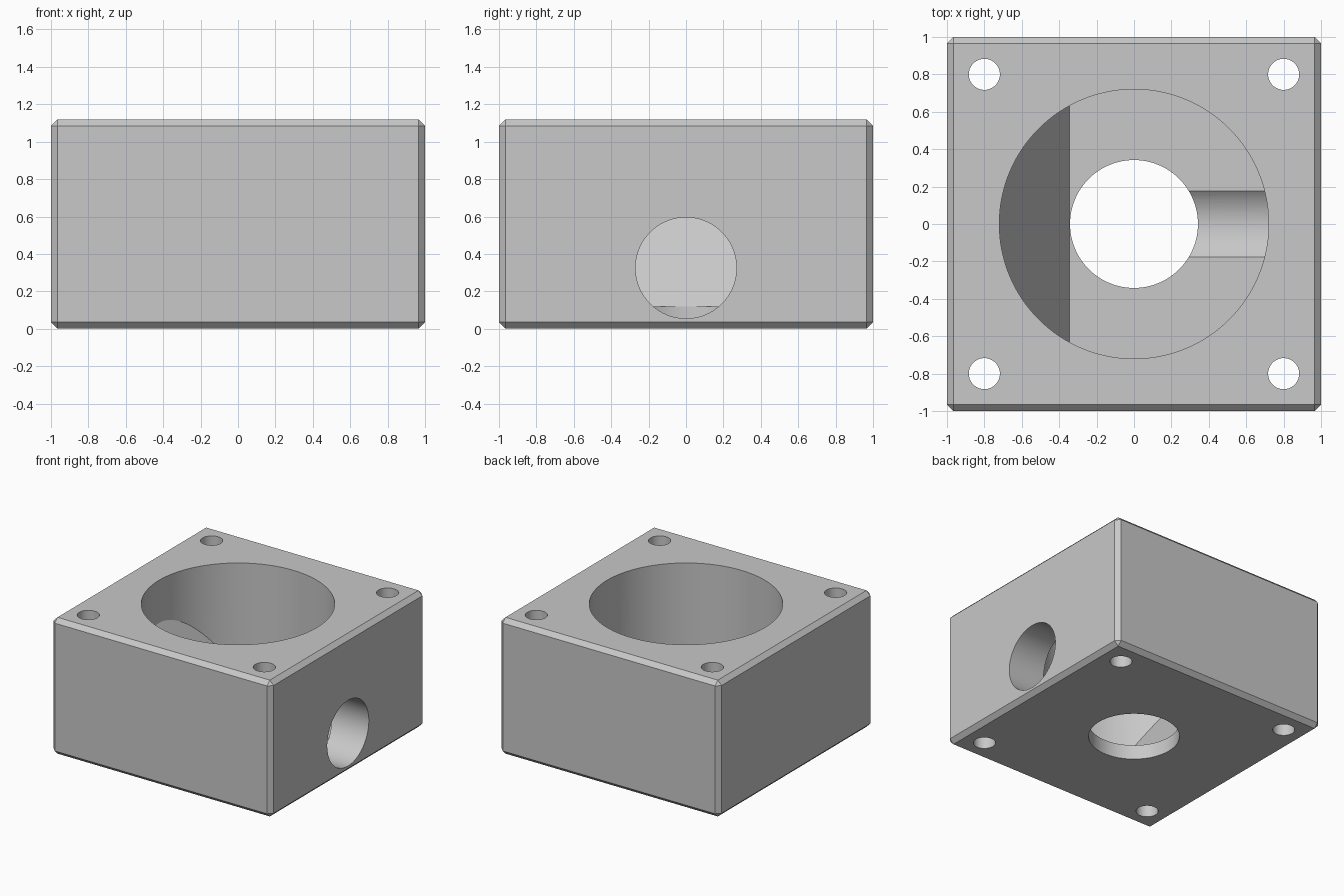
import bpy, bmesh, math
from mathutils import Matrix, Vector

if "Cube" in bpy.data.objects:
    bpy.data.objects.remove(bpy.data.objects["Cube"], do_unlink=True)

HEIGHT, CHAMFER, FLOOR = 1.12, 0.035, 0.12


def make_object(name, bm):
    bmesh.ops.recalc_face_normals(bm, faces=bm.faces[:])
    mesh = bpy.data.meshes.new(name)
    bm.to_mesh(mesh)
    bm.free()
    obj = bpy.data.objects.new(name, mesh)
    bpy.context.collection.objects.link(obj)
    return obj


def cylinder(radius, start, end, segments=96):
    """Cylinder bmesh running between two points."""
    start, end = Vector(start), Vector(end)
    axis = end - start
    turn = Vector((0, 0, 1)).rotation_difference(axis).to_matrix().to_4x4()
    bm = bmesh.new()
    bmesh.ops.create_cone(bm, cap_ends=True, segments=segments,
                          radius1=radius, radius2=radius, depth=axis.length,
                          matrix=Matrix.Translation((start + end) / 2) @ turn)
    return bm


# Chamfered block
bm = bmesh.new()
bmesh.ops.create_cube(bm, size=1, matrix=Matrix.Translation((0, 0, HEIGHT / 2))
                      @ Matrix.Diagonal((2, 2, HEIGHT, 1)))
bmesh.ops.bevel(bm, geom=bm.edges[:], offset=CHAMFER, segments=1, affect='EDGES')
block = make_object("housing_block", bm)

# Wide bore, trimmed so a steep ramp is left on its left-hand floor
bore = cylinder(0.72, (0, 0, FLOOR), (0, 0, 1.4), 128)
slope = math.radians(60)
cut = bmesh.ops.bisect_plane(bore, geom=bore.verts[:] + bore.edges[:] + bore.faces[:],
                             plane_co=(-0.345, 0, FLOOR),
                             plane_no=(math.sin(slope), 0, math.cos(slope)),
                             clear_inner=True)
rim = [e for e in cut["geom_cut"] if isinstance(e, bmesh.types.BMEdge)]
bmesh.ops.holes_fill(bore, edges=rim, sides=0)
cutters = [make_object("bore_cutter", bore)]

# Floor hole, side port and corner bolt holes
cutters.append(make_object("floor_hole_cutter", cylinder(0.342, (0, 0, -0.2), (0, 0, 0.6))))
cutters.append(make_object("side_port_cutter", cylinder(0.27, (0, 0, 0.325), (1.2, 0, 0.325))))
for x in (-0.8, 0.8):
    for y in (-0.8, 0.8):
        cutters.append(make_object("bolt_hole_cutter",
                                   cylinder(0.083, (x, y, -0.2), (x, y, 1.4), 48)))

for cutter in cutters:
    mod = block.modifiers.new(cutter.name, 'BOOLEAN')
    mod.operation, mod.solver, mod.object = 'DIFFERENCE', 'EXACT', cutter

# Bake the cuts and discard the cutters
bpy.context.view_layer.update()
graph = bpy.context.evaluated_depsgraph_get()
baked = bpy.data.meshes.new_from_object(block.evaluated_get(graph))
block.modifiers.clear()
block.data = baked
for cutter in cutters:
    bpy.data.objects.remove(cutter, do_unlink=True)

# Plain grey finish
grey = bpy.data.materials.new("plain_grey")
grey.use_nodes = True
colour = (0.58, 0.58, 0.58, 1)
grey.diffuse_color = colour
grey.node_tree.nodes["Principled BSDF"].inputs["Base Color"].default_value = colour
baked.materials.clear()
baked.materials.append(grey)

bpy.ops.object.select_all(action='DESELECT')
block.select_set(True)
bpy.context.view_layer.objects.active = block
bpy.ops.object.shade_smooth_by_angle(angle=math.radians(30))
